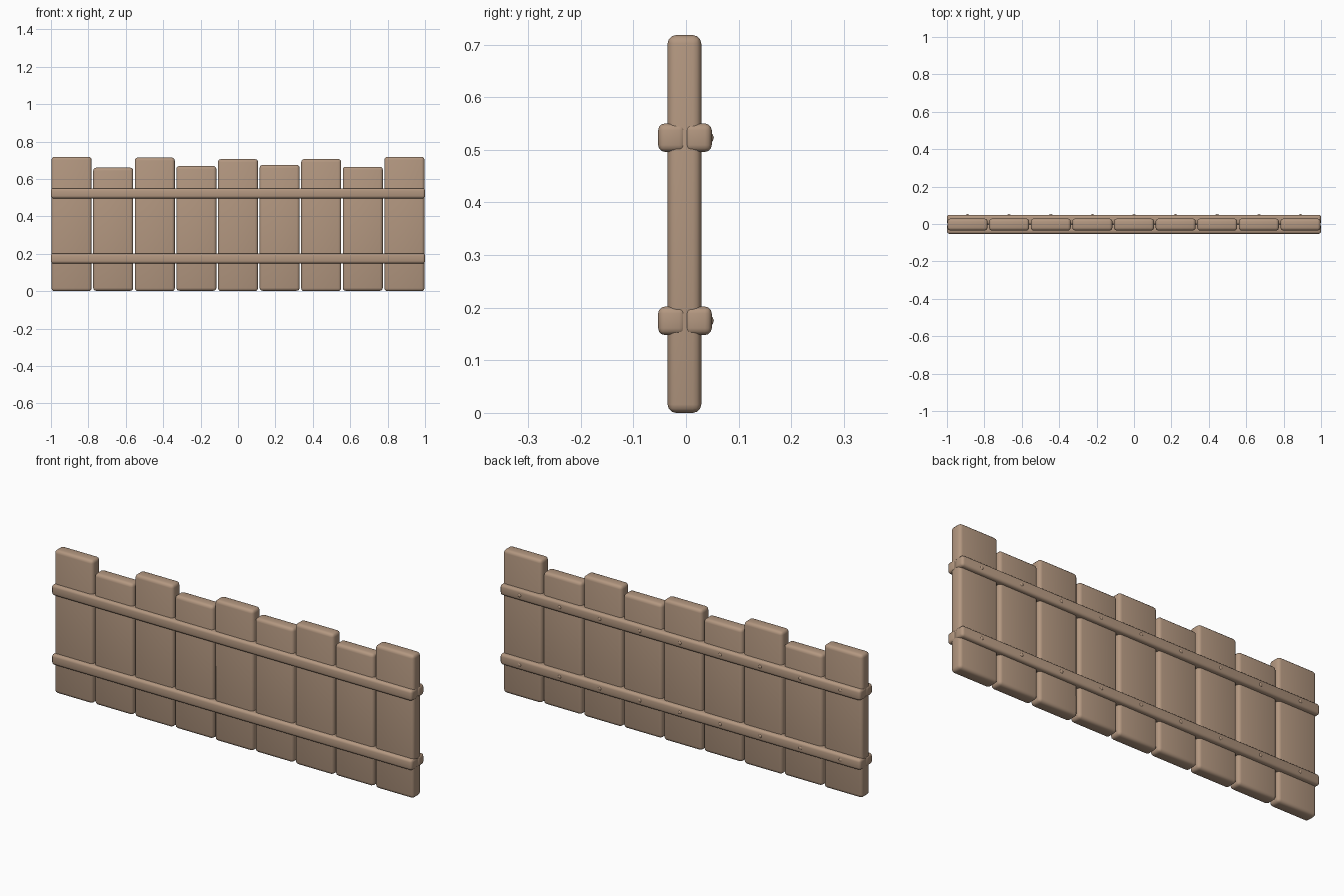
import bpy, bmesh
from mathutils import Matrix

if "Cube" in bpy.data.objects:
    bpy.data.objects.remove(bpy.data.objects["Cube"])

wood = bpy.data.materials.new("light brown wood")
wood.diffuse_color = (0.45, 0.31, 0.216, 1)
wood.use_nodes = True
wood.node_tree.nodes["Principled BSDF"].inputs["Base Color"].default_value = wood.diffuse_color


def finish(ob, bm):
    bm.to_mesh(ob.data)
    bm.free()
    ob.data.materials.append(wood)
    bpy.context.collection.objects.link(ob)
    bpy.context.view_layer.objects.active = ob
    ob.select_set(True)
    bpy.ops.object.shade_smooth_by_angle(angle=0.7)
    ob.select_set(False)


def rounded_box(name, lo, hi, radius):
    """Box between two corners with rounded edges."""
    bm = bmesh.new()
    bmesh.ops.create_cube(bm, size=1)
    for v in bm.verts:
        v.co = [lo[i] if v.co[i] < 0 else hi[i] for i in range(3)]
    bmesh.ops.bevel(bm, geom=bm.edges[:], offset=radius, segments=3,
                    profile=0.5, affect='EDGES')
    finish(bpy.data.objects.new(name, bpy.data.meshes.new(name)), bm)


def nail(name, x, z):
    """Small domed nail head on the back of a rail."""
    bm = bmesh.new()
    bmesh.ops.create_icosphere(bm, subdivisions=2, radius=0.0125)
    bmesh.ops.transform(bm, matrix=Matrix.Translation((x, 0.0405, z)), verts=bm.verts)
    finish(bpy.data.objects.new(name, bpy.data.meshes.new(name)), bm)


# Planks of uneven height
tops = [0.718, 0.66, 0.714, 0.669, 0.706, 0.675, 0.706, 0.665, 0.718]
centres = [-0.89 + 0.2225 * i for i in range(9)]
for i, (x, top) in enumerate(zip(centres, tops)):
    rounded_box(f"plank_{i + 1}", (x - 0.107, -0.035, 0.002 if i % 2 else 0.0),
                (x + 0.107, 0.029, top), 0.016)

# Paired front and back rails, nailed from behind
for level, z in (("lower", 0.175), ("upper", 0.523)):
    rounded_box(f"{level}_front_rail", (-1, -0.053, z - 0.027), (1, 0.0, z + 0.027), 0.013)
    rounded_box(f"{level}_back_rail", (-1, -0.003, z - 0.027), (1, 0.049, z + 0.027), 0.013)
    for i, x in enumerate(centres):
        nail(f"{level}_nail_{i + 1}", x, z)
